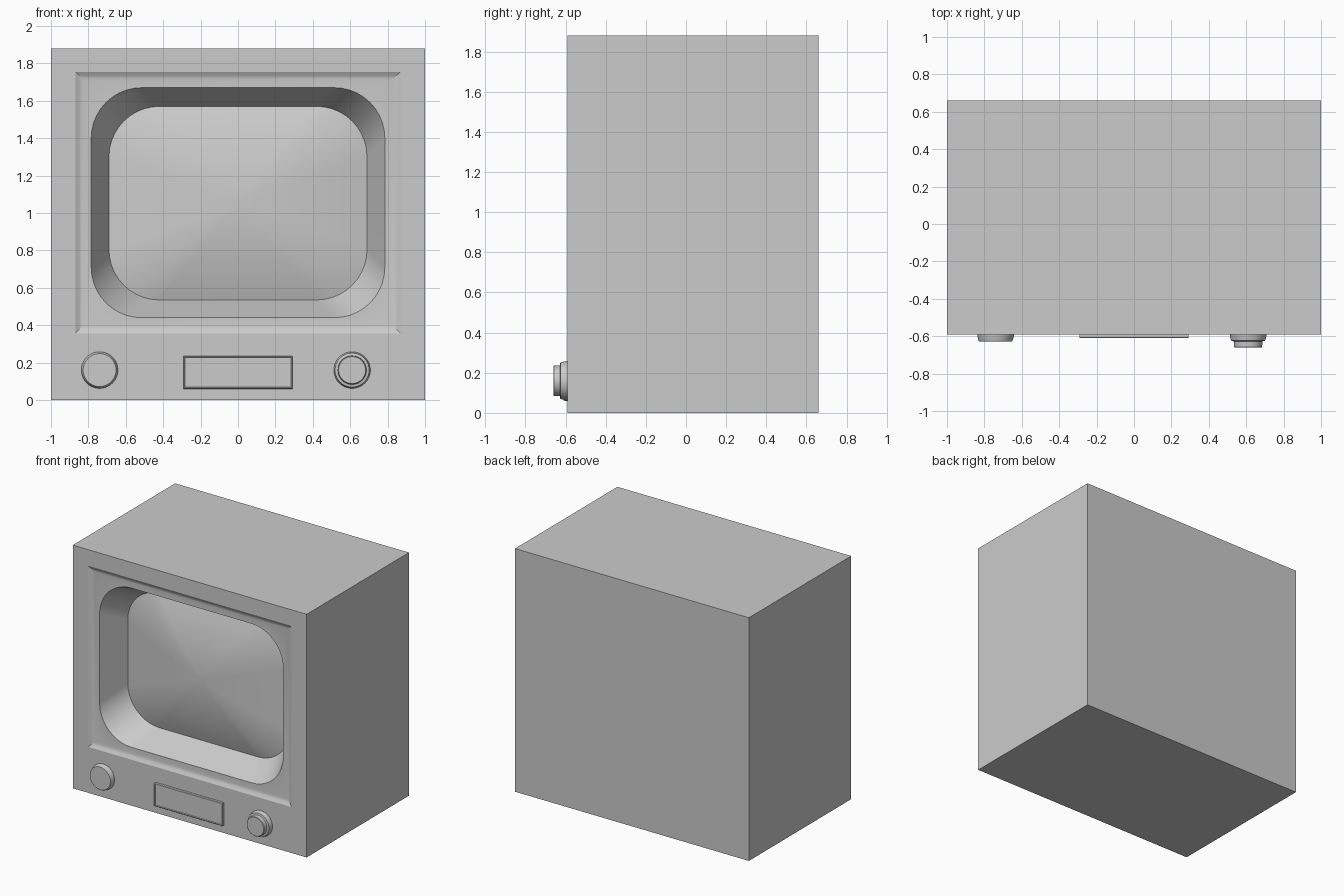
import bpy, bmesh, math
from mathutils import Vector

if "Cube" in bpy.data.objects:
    bpy.data.objects.remove(bpy.data.objects["Cube"])

FRONT, BACK, TOP = -0.59, 0.66, 1.88


def finish(name, bm, angle=30):
    bmesh.ops.recalc_face_normals(bm, faces=bm.faces)
    me = bpy.data.meshes.new(name)
    bm.to_mesh(me)
    bm.free()
    ob = bpy.data.objects.new(name, me)
    bpy.context.collection.objects.link(ob)
    bpy.ops.object.select_all(action='DESELECT')
    ob.select_set(True)
    bpy.context.view_layer.objects.active = ob
    bpy.ops.object.shade_smooth_by_angle(angle=math.radians(angle))
    w = ob.modifiers.new("weighted_normals", 'WEIGHTED_NORMAL')
    w.keep_sharp = True
    return ob


def outline(bm, hx, z0, z1, y, r=0.0, seg=10):
    """Rectangle in the xz plane, corners rounded by r."""
    if r == 0:
        pts = [(hx, z1), (-hx, z1), (-hx, z0), (hx, z0)]
    else:
        pts = []
        for k, (cx, cz) in enumerate([(hx - r, z1 - r), (r - hx, z1 - r),
                                      (r - hx, z0 + r), (hx - r, z0 + r)]):
            for i in range(seg + 1):
                a = math.pi / 2 * (k + i / seg)
                pts.append((cx + r * math.cos(a), cz + r * math.sin(a)))
    return [bm.verts.new((x, y, z)) for x, z in pts]


def bridge(bm, a, b):
    n = len(a)
    for i in range(n):
        j = (i + 1) % n
        bm.faces.new((a[i], a[j], b[j], b[i]))


def loop_edges(bm, loop):
    out = []
    for a, b in zip(loop, loop[1:] + loop[:1]):
        out.append(bm.edges.get((a, b)) or bm.edges.new((a, b)))
    return out


# Cabinet: box, shallow stepped front recess, deep funnel to the screen
OPEN_Y, SCREEN_Y = FRONT + 0.02, FRONT + 0.23
bm = bmesh.new()
rects = [outline(bm, 1, 0, TOP, BACK),
         outline(bm, 1, 0, TOP, FRONT),
         outline(bm, 0.87, 0.355, 1.755, FRONT),
         outline(bm, 0.85, 0.375, 1.735, FRONT + 0.012),
         outline(bm, 0.83, 0.395, 1.715, OPEN_Y)]
bm.faces.new(rects[0])
for a, b in zip(rects, rects[1:]):
    bridge(bm, a, b)
mouth = outline(bm, 0.785, 0.44, 1.67, OPEN_Y, 0.27)
throat = outline(bm, 0.69, 0.535, 1.57, SCREEN_Y, 0.27)
bridge(bm, mouth, throat)
bmesh.ops.triangle_fill(bm, use_beauty=True, normal=Vector((0, -1, 0)),
                        edges=loop_edges(bm, rects[-1]) + loop_edges(bm, mouth))
finish("cabinet", bm)

# Bulging screen made of shrinking rounded rings
bm = bmesh.new()
ring = outline(bm, 0.69, 0.535, 1.57, SCREEN_Y, 0.27)
edge = [v.co.copy() for v in ring]
mid_z, bulge, steps = 1.0525, 0.09, 10
for k in range(1, steps):
    s = 1 - k / steps
    y = SCREEN_Y - bulge * (1 - s * s)
    nxt = [bm.verts.new((p.x * s, y, mid_z + (p.z - mid_z) * s)) for p in edge]
    bridge(bm, ring, nxt)
    ring = nxt
tip = bm.verts.new((0, SCREEN_Y - bulge, mid_z))
for i in range(len(ring)):
    bm.faces.new((ring[i], ring[(i + 1) % len(ring)], tip))
finish("screen", bm)


# Knobs turned from (radius, distance out from the front) profiles
def knob(name, x, z, profile, n=40):
    bm = bmesh.new()
    prev = None
    for r, d in profile:
        ring = [bm.verts.new((x + r * math.cos(2 * math.pi * i / n), FRONT - d,
                              z + r * math.sin(2 * math.pi * i / n))) for i in range(n)]
        if prev:
            bridge(bm, prev, ring)
        else:
            bm.faces.new(ring)
        prev = ring
    bm.faces.new(prev)
    finish(name, bm)


base = [(0.098, -0.01), (0.098, 0.008), (0.091, 0.034)]
knob("left_knob", -0.74, 0.16, base + [(0.088, 0.037)])
knob("right_knob", 0.61, 0.16, base + [(0.077, 0.037), (0.075, 0.067), (0.072, 0.07)])

# Control plate with a thin rim around a slightly sunken panel
bm = bmesh.new()
loops = [outline(bm, 0.292, 0.06, 0.236, FRONT + 0.01),
         outline(bm, 0.292, 0.06, 0.236, FRONT - 0.017),
         outline(bm, 0.289, 0.063, 0.233, FRONT - 0.02),
         outline(bm, 0.285, 0.067, 0.229, FRONT - 0.02),
         outline(bm, 0.283, 0.069, 0.227, FRONT - 0.015)]
bm.faces.new(loops[0])
for a, b in zip(loops, loops[1:]):
    bridge(bm, a, b)
bm.faces.new(loops[-1])
finish("control_plate", bm)
